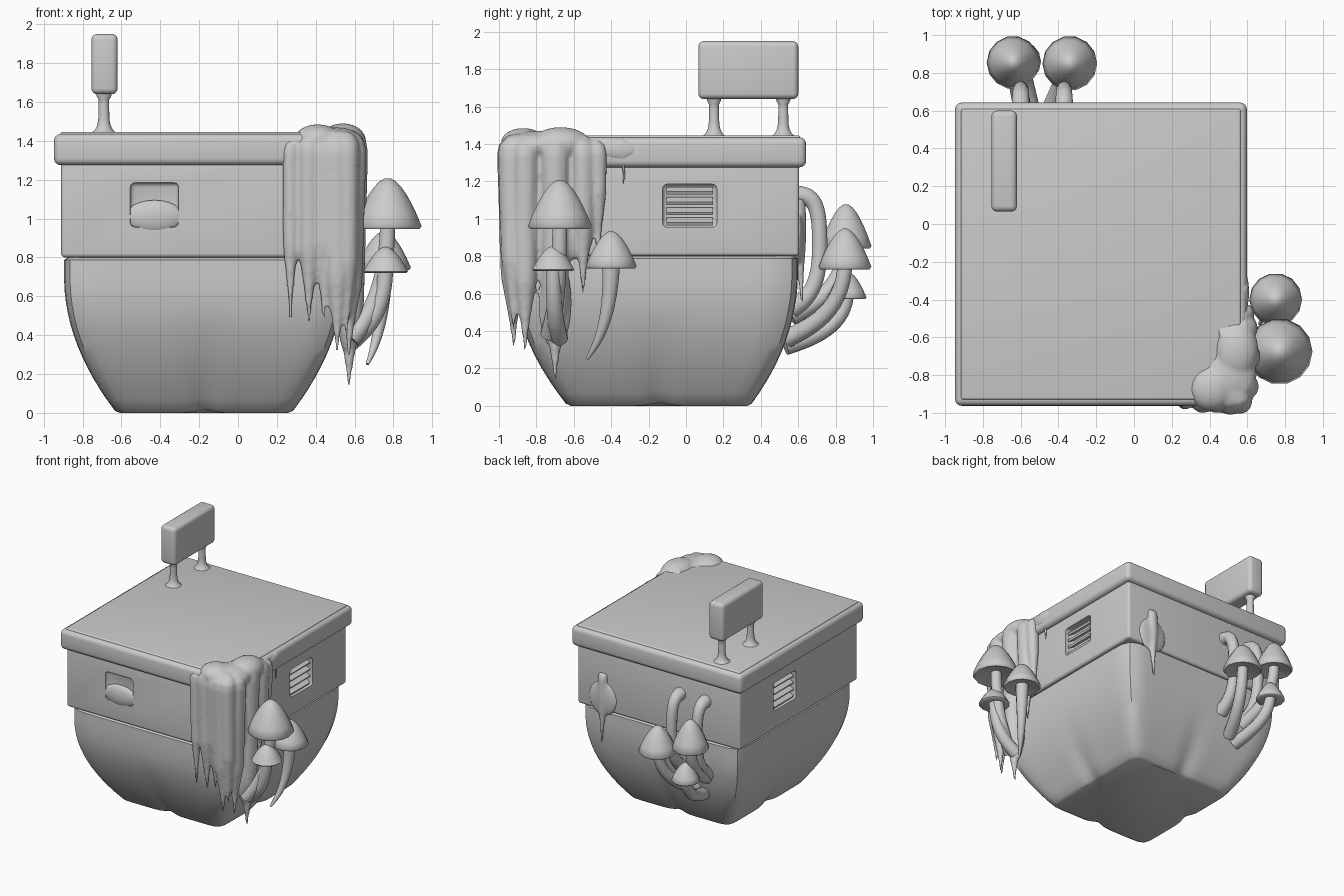
import bpy, bmesh, math
from mathutils import Vector, Matrix

if "Cube" in bpy.data.objects:
    bpy.data.objects.remove(bpy.data.objects["Cube"])

CX, CY = -0.175, -0.16   # centre of the building
TAU = 2 * math.pi


def finish(name, bm, mods=(), angle=40):
    """Turn a bmesh into a named object, apply modifiers, shade it."""
    bmesh.ops.recalc_face_normals(bm, faces=bm.faces)
    me = bpy.data.meshes.new(name)
    bm.to_mesh(me)
    bm.free()
    ob = bpy.data.objects.new(name, me)
    bpy.context.collection.objects.link(ob)
    bpy.ops.object.select_all(action='DESELECT')
    ob.select_set(True)
    bpy.context.view_layer.objects.active = ob
    for kind, props in mods:
        m = ob.modifiers.new(kind.lower(), kind)
        for k, v in props.items():
            setattr(m, k, v)
        bpy.ops.object.modifier_apply(modifier=m.name)
    bpy.ops.object.shade_smooth_by_angle(angle=math.radians(angle))
    return ob


def add_box(bm, c, s, rot=Matrix.Identity(4)):
    bmesh.ops.create_cube(bm, size=1, matrix=Matrix.Translation(c) @ rot @ Matrix.Diagonal((*s, 1)))


def box(name, c, s, bevel, extra=()):
    bm = bmesh.new()
    add_box(bm, c, s)
    return finish(name, bm, [('BEVEL', dict(width=bevel, segments=4)), *extra])


def add_ball(bm, c, s):
    bmesh.ops.create_uvsphere(bm, u_segments=20, v_segments=12, radius=1,
                              matrix=Matrix.Translation(c) @ Matrix.Diagonal((*s, 1)))


def skin(bm, rings):
    """Join rings of points into a closed skin."""
    rings = [[bm.verts.new(p) for p in r] for r in rings]
    for a, b in zip(rings, rings[1:]):
        for i in range(len(a)):
            j = (i + 1) % len(a)
            bm.faces.new((a[i], a[j], b[j], b[i]))
    bm.faces.new(rings[0])
    bm.faces.new(rings[-1])


def add_lathe(bm, origin, profile, n=14):
    o = Vector(origin)
    skin(bm, [[o + Vector((r * math.cos(TAU * i / n), r * math.sin(TAU * i / n), z)) for i in range(n)]
              for r, z in profile])


def add_tube(bm, path, radius, n=12):
    """Tube along a list of vectors; radius is a function of 0..1."""
    last = len(path) - 1
    tan = (path[1] - path[0]).normalized()
    u = tan.orthogonal().normalized()
    rings = []
    for i, p in enumerate(path):
        new = (path[min(i + 1, last)] - path[max(i - 1, 0)]).normalized()
        u = tan.rotation_difference(new) @ u
        tan = new
        v, r = tan.cross(u), radius(i / last)
        rings.append([p + r * (math.cos(TAU * k / n) * u + math.sin(TAU * k / n) * v) for k in range(n)])
    skin(bm, rings)


def bezier(a, b, c, d, n=14):
    return [a * (1 - t)**3 + 3 * b * t * (1 - t)**2 + 3 * c * t * t * (1 - t) + d * t**3
            for t in (i / n for i in range(n + 1))]


MELT = [('REMESH', dict(mode='VOXEL', voxel_size=0.012)), ('SMOOTH', dict(factor=0.5, iterations=5))]

# lower body: square hull curving in to a flat base, with a soft crease in each side
rings = []
LEVELS, SIDES, POW = 14, 96, 16
for lv in range(-1, LEVELS + 2):
    z = .012 + .775 * min(max(lv, 0), LEVELS) / LEVELS
    h = .45 + .27 * (1 - max(0, 1 - z / .7)**2)
    if lv < 0 or lv > LEVELS:            # softened rims
        h, z = h - .025, z + (.015 if lv > 0 else -.012)
    low = max(0, 1 - z / .5)
    ring = []
    for i in range(SIDES):
        c, s = math.cos(TAU * i / SIDES), math.sin(TAU * i / SIDES)
        k = (abs(c)**POW + abs(s)**POW)**(-1 / POW)
        mid = low * math.exp(-(min(abs(c * k), abs(s * k)) / .13)**2)
        k *= 1 - .03 * mid
        ring.append((CX + c * k * h, CY + .015 * low + s * k * (h + .038), z + .015 * mid))
    rings.append(ring)
bm = bmesh.new()
skin(bm, rings)
finish("lower_body", bm)

# window cutters: deep on both sides, shallow on the front
bm = bmesh.new()
for side in (-1, 1):
    add_box(bm, (CX + side * .735, .02, 1.07), (.14, .29, .23))
add_box(bm, (-.43, CY - .765, 1.07), (.25, .05, .23))
cutter = finish("window_cutter", bm, [('BEVEL', dict(width=.035, segments=3))])
cutter.hide_render = True

# upper wall with window recesses, then the roof slab
box("upper_wall", (CX, CY, 1.05), (1.47, 1.53, .5), .02,
    [('BOOLEAN', dict(object=cutter, operation='DIFFERENCE', solver='EXACT'))])
bpy.data.objects.remove(cutter)
box("roof", (CX, CY, 1.355), (1.545, 1.605, .16), .035)
box("roof_top", (CX, CY, 1.43), (1.48, 1.54, .03), .012)

# louvre slats and the swollen sill of the front window
for side, name in ((-1, "left"), (1, "right")):
    bm = bmesh.new()
    for k in range(4):
        add_box(bm, (CX + side * .7, .02, .985 + k * .055), (.055, .25, .018), Matrix.Rotation(side * .5, 4, 'Y'))
    finish("window_slats_" + name, bm)
bm = bmesh.new()
add_ball(bm, (-.43, CY - .745, 1.01), (.15, .035, .085))
finish("front_window_sill", bm)

# roof sign on two flared posts
box("sign_board", (-.687, .333, 1.795), (.135, .535, .31), .03)
bm = bmesh.new()
for y in (.15, .52):
    add_lathe(bm, (-.69, y, 1.435), [(.027 + .045 * math.exp(-z / .025) + .012 * (z > .19), z)
                                     for z in (k * .022 for k in range(11))])
finish("sign_posts", bm, angle=60)


def add_drip(bm, start, over, tip, r):
    """Slime strand running over the roof edge, down the wall to a pointed tip."""
    start, over, tip = Vector(start), Vector(over), Vector(tip)
    path = bezier(start, start.lerp(over, .6), over + Vector((0, 0, .08)), over, 6)
    drop = 20
    path += [over.lerp(tip, k / drop) for k in range(1, drop + 1)]
    span = over.z - tip.z

    def radius(t):
        left = min(1, max(0, (1 - t) * (drop + 6) / drop) * span / .38)
        return .007 + (r * (1 - .2 * t) - .007) * left**1.2
    add_tube(bm, path, radius)


# melting slime over the front right corner
bm = bmesh.new()
for x, tip, r in ((.27, .48, .045), (.365, .46, .065), (.44, .49, .065), (.51, .31, .075), (.56, .4, .07)):
    add_drip(bm, (.22 + x / 2, -.8, 1.4), (x, -.94, 1.34), (x, -.92, tip), r)
for y, tip, r in ((-.86, .29, .075), (-.7, .14, .085), (-.55, .6, .07), (-.47, .76, .05)):
    add_drip(bm, (.45, -.28 + y * .6, 1.4), (.59, y, 1.34), (.57, y, tip), r)
add_ball(bm, (.41, -.87, 1.41), (.12, .12, .075))     # crown over the front
add_ball(bm, (.54, -.67, 1.40), (.12, .16, .09))      # crown over the side
add_ball(bm, (.50, -.80, 1.39), (.15, .16, .08))
add_ball(bm, (.42, -.92, 1.08), (.17, .05, .25))      # front sheet
add_ball(bm, (.57, -.70, 1.05), (.05, .23, .30))      # side sheet
add_ball(bm, (.56, -.70, .55), (.05, .09, .25))
finish("corner_slime", bm, MELT, 180)

# small drips on the right roof edge and on the back wall
bm = bmesh.new()
add_drip(bm, (.55, -.35, 1.42), (.59, -.34, 1.37), (.57, -.33, 1.17), .035)
add_ball(bm, (.58, -.36, 1.37), (.03, .11, .06))
finish("right_edge_drip", bm, MELT, 180)
bm = bmesh.new()
add_drip(bm, (.33, .58, 1.1), (.33, .6, 1.02), (.33, .62, .53), .045)
add_ball(bm, (.33, .6, .9), (.13, .03, .14))
finish("back_drip", bm, MELT, 180)


def mushroom(name, rim, r, h, foot, thick=.04, foot_r=.05):
    """Cone-like cap on a stem that curves from under the cap to the wall."""
    rim, foot = Vector(rim), Vector(foot)
    bm = bmesh.new()
    dome = [(r * a, h * (.06 + .94 * (1 - a**1.8))) for a in (1 - k * .15 for k in range(7))]
    add_lathe(bm, rim, [(.2 * r, .12 * h), (.93 * r, 0), *dome])
    finish("mushroom_cap_" + name, bm, angle=65)
    drop = rim.z - foot.z
    top = rim + Vector((0, 0, .05))
    elbow = Vector((rim.x, rim.y, rim.z - .6 * drop))
    bm = bmesh.new()
    add_tube(bm, bezier(top, elbow, foot.lerp(elbow, .4), foot), lambda t: thick + (foot_r - thick) * t)
    finish("mushroom_stem_" + name, bm, angle=60)


mushroom("right_large", (.77, -.675, .945), .175, .265, (.58, -.73, .38))
mushroom("right_middle", (.75, -.40, .735), .14, .20, (.665, -.53, .25), .05, .008)
mushroom("right_small", (.76, -.71, .72), .115, .135, (.57, -.68, .36))
mushroom("back_high", (-.64, .855, .84), .14, .24, (-.58, .56, .48))
mushroom("back_middle", (-.34, .85, .73), .145, .22, (-.47, .54, .36))
mushroom("back_small", (-.60, .86, .57), .108, .15, (-.53, .53, .32))

# arched stems that leave the back wall and grow back into it lower down
for x, name in ((-.6, "left"), (-.37, "right")):
    a, b, m = Vector((x, .56, 1.12)), Vector((x, .56, .52)), Vector((x, .715, .85))
    up = Vector((0, 0, .2))
    bm = bmesh.new()
    add_tube(bm, bezier(a, a + Vector((0, .14, .03)), m + up, m) + bezier(m, m - up, b + Vector((0, .1, .05)), b)[1:],
             lambda t: .042 + .015 * abs(2 * t - 1)**3)
    finish("back_arch_stem_" + name, bm, angle=60)
